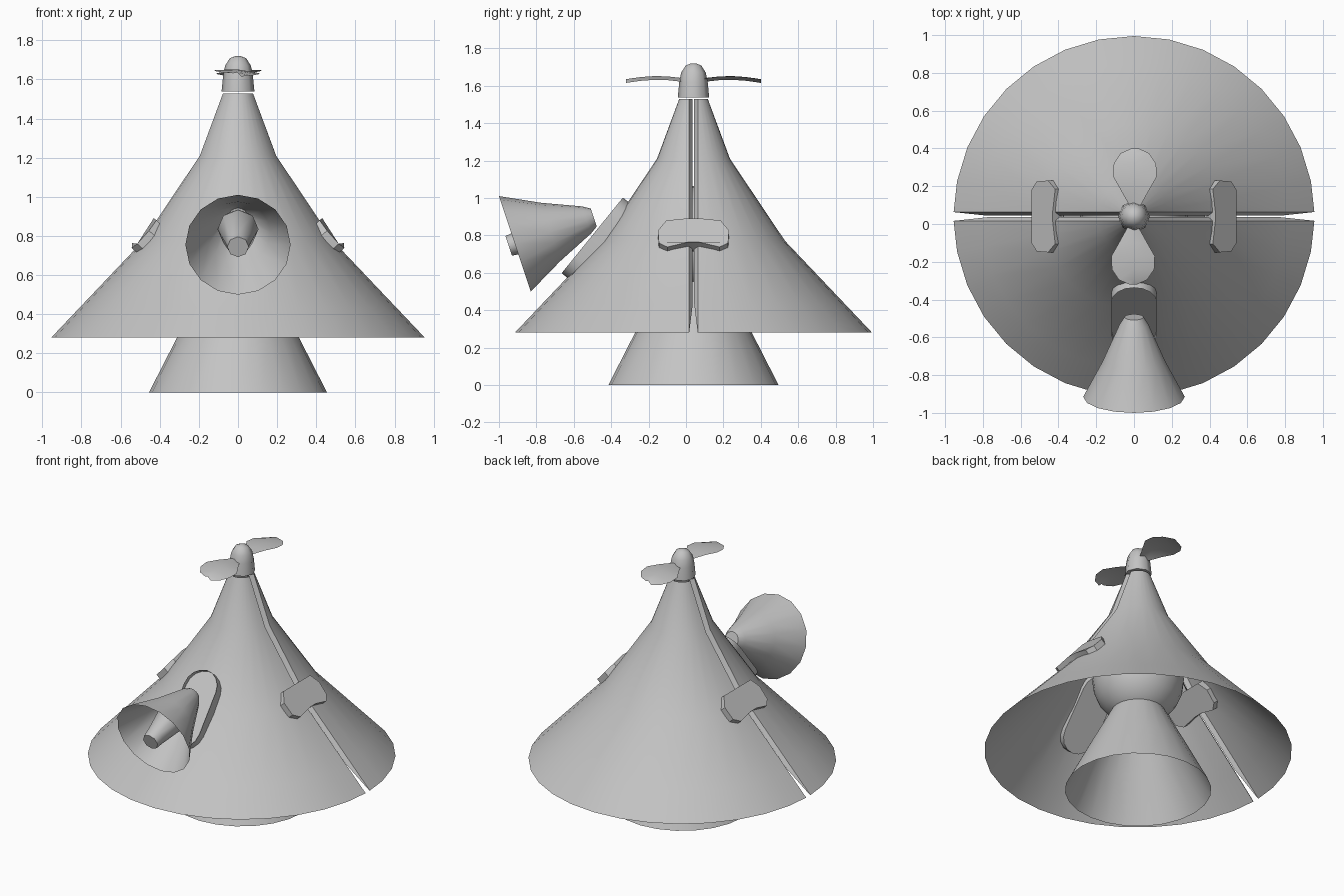
import bpy, bmesh, math
from mathutils import Vector, Matrix

if "Cube" in bpy.data.objects:
    bpy.data.objects.remove(bpy.data.objects["Cube"])

CY = 0.04  # y of the main axis
grey = bpy.data.materials.new("plain_grey")
grey.diffuse_color = (0.55, 0.55, 0.55, 1)
grey.use_nodes = True
grey.node_tree.nodes["Principled BSDF"].inputs["Base Color"].default_value = grey.diffuse_color


def finish(bm, name, angle=30, recalc=True):
    if recalc:
        bmesh.ops.recalc_face_normals(bm, faces=bm.faces)
    me = bpy.data.meshes.new(name)
    bm.to_mesh(me)
    bm.free()
    me.materials.append(grey)
    ob = bpy.data.objects.new(name, me)
    bpy.context.collection.objects.link(ob)
    bpy.context.view_layer.objects.active = ob
    ob.select_set(True)
    bpy.ops.object.shade_smooth_by_angle(angle=math.radians(angle))
    ob.select_set(False)
    return ob


def lathe(name, profile, n, matrix, cap=(False, False), angle=30):
    """Revolve (radius, height) points about local z."""
    bm = bmesh.new()
    rings = [[bm.verts.new((r * math.cos(2 * math.pi * i / n), r * math.sin(2 * math.pi * i / n), h))
              for i in range(n)] for r, h in profile]
    for a, b in zip(rings, rings[1:]):
        for i in range(n):
            j = (i + 1) % n
            bm.faces.new((a[i], a[j], b[j], b[i]))
    for ring, wanted in zip((rings[0], rings[-1]), cap):
        if wanted:
            bm.faces.new(ring)
    bm.transform(matrix)
    return finish(bm, name, angle)


def frame(origin, u, v, n):
    """Matrix with local axes u, v, n placed at origin."""
    m = Matrix((u, v, n)).transposed().to_4x4()
    m.translation = origin
    return m


def plate(bm, outline, low, high, bend=0.0):
    """Extruded outline, optionally drooping away from its centre line."""
    top, bot = [[bm.verts.new((u, v, h - bend * abs(u))) for u, v in outline] for h in (high, low)]
    n = len(outline)
    for i in range(n):
        j = (i + 1) % n
        bm.faces.new((bot[i], bot[j], top[j], top[i]))
    bm.faces.new(bot[::-1])
    return bm.faces.new(top)


# Main cone: two half shells with inward lips along the side slots
shell = [(0.955, 0.28), (0.81, 0.433), (0.49, 0.77), (0.195, 1.21), (0.077, 1.528)]
for side, name in ((-1, "front_shell"), (1, "back_shell")):
    bm = bmesh.new()
    rows = []
    for k, (r, z) in enumerate(shell):
        arc = [(r * math.cos(math.pi * i / 16), max(r * math.sin(math.pi * i / 16), 0.023)) for i in range(17)]
        row = [bm.verts.new((x, CY + side * y, z)) for x, y in arc]
        lip, gap = (0.004, 0.023) if k == 0 else (0.035, 0.004)
        ends = [bm.verts.new((e * (r - lip), CY + side * gap, z)) for e in (1, -1)]
        rows.append([ends[0]] + row + [ends[1]])
    for a, b in zip(rows, rows[1:]):
        for i in range(len(a) - 1):
            f = (a[i], a[i + 1], b[i + 1], b[i])
            bm.faces.new(f if side > 0 else f[::-1])
    finish(bm, name, recalc=False)

# Base skirt and the ball above it
axis = Matrix.Translation((0, CY, 0))
lathe("base_skirt", [(0.455, 0), (0.312, 0.28), (0.165, 0.56)], 24, axis)
bm = bmesh.new()
bmesh.ops.create_uvsphere(bm, u_segments=24, v_segments=12, radius=0.285,
                          matrix=Matrix.Translation((0, CY, 0.78)))
finish(bm, "inner_ball")

# Rotor hub and its two cambered blades
lathe("rotor_hub", [(0.084, 1.538), (0.076, 1.62), (0.066, 1.67), (0.042, 1.708), (0.012, 1.72)],
      8, axis, (True, True), 50)
stations = [(0.05, 0.025), (0.14, 0.075), (0.21, 0.115), (0.28, 0.112), (0.335, 0.075), (0.36, 0.02)]
for turn, name in ((0, "back_blade"), (math.pi, "front_blade")):
    bm = bmesh.new()
    rows = []
    for d, w in stations:
        crown = 1.632 + 0.02 * math.sin(math.pi * d / 0.38)
        rows.append([bm.verts.new((t * w + 0.005, d, crown - 0.012 * t * t + 0.008 * t)) for t in (-1, 0, 1)])
    for a, b in zip(rows, rows[1:]):
        for i in range(2):
            bm.faces.new((a[i], a[i + 1], b[i + 1], b[i]))
    top = list(bm.faces)
    bmesh.ops.solidify(bm, geom=top, thickness=0.006)
    bm.transform(axis @ Matrix.Rotation(turn, 4, 'Z'))
    finish(bm, name)

# Side clips bridging the slots
half = [(0.03, -0.075), (0.14, -0.095), (0.185, -0.06), (0.19, 0.03), (0.145, 0.095), (0.03, 0.095)]
outline = half + [(-u, v) for u, v in reversed(half)]
for s, name in ((1, "right_clip"), (-1, "left_clip")):
    bm = bmesh.new()
    plate(bm, outline, -0.04, 0.035, 0.15)
    bm.transform(frame(Vector((s * 0.47, CY, 0.80)), Vector((0, s, 0)),
                       Vector((-s * 0.66, 0, 0.75)), Vector((s * 0.75, 0, 0.66))))
    finish(bm, name, 20)

# Horn mount: rounded slab with a sunken face
bm = bmesh.new()
R, L = 0.12, 0.14
slab = []
for end in (1, -1):
    for i in range(9):
        a = math.pi * i / 8 + (0 if end > 0 else math.pi)
        slab.append((R * math.cos(a), end * L + R * math.sin(a)))
face = plate(bm, slab, -0.05, 0.04)
bmesh.ops.inset_region(bm, faces=[face], thickness=0.025, depth=0)
bmesh.ops.translate(bm, verts=face.verts, vec=(0, 0, -0.03))
bm.transform(frame(Vector((0, -0.47, 0.775)), Vector((1, 0, 0)),
                   Vector((0, 0.63, 0.777)), Vector((0, -0.777, 0.63))))
finish(bm, "horn_mount")

# Horn and its central plug share a tilted axis
back = Vector((0, 0.949, 0.316)).normalized()
u = Vector((1, 0, 0))
horn = frame(Vector((0, -0.915, 0.755)), u, back.cross(u), back)
lathe("horn_bell", [(0.269, 0), (0.165, 0.2), (0.076, 0.405), (0.05, 0.445)], 16, horn, (False, True))
lathe("horn_plug", [(0.055, -0.035), (0.062, 0.02), (0.105, 0.25), (0.09, 0.3)], 8, horn, (True, True), 50)
